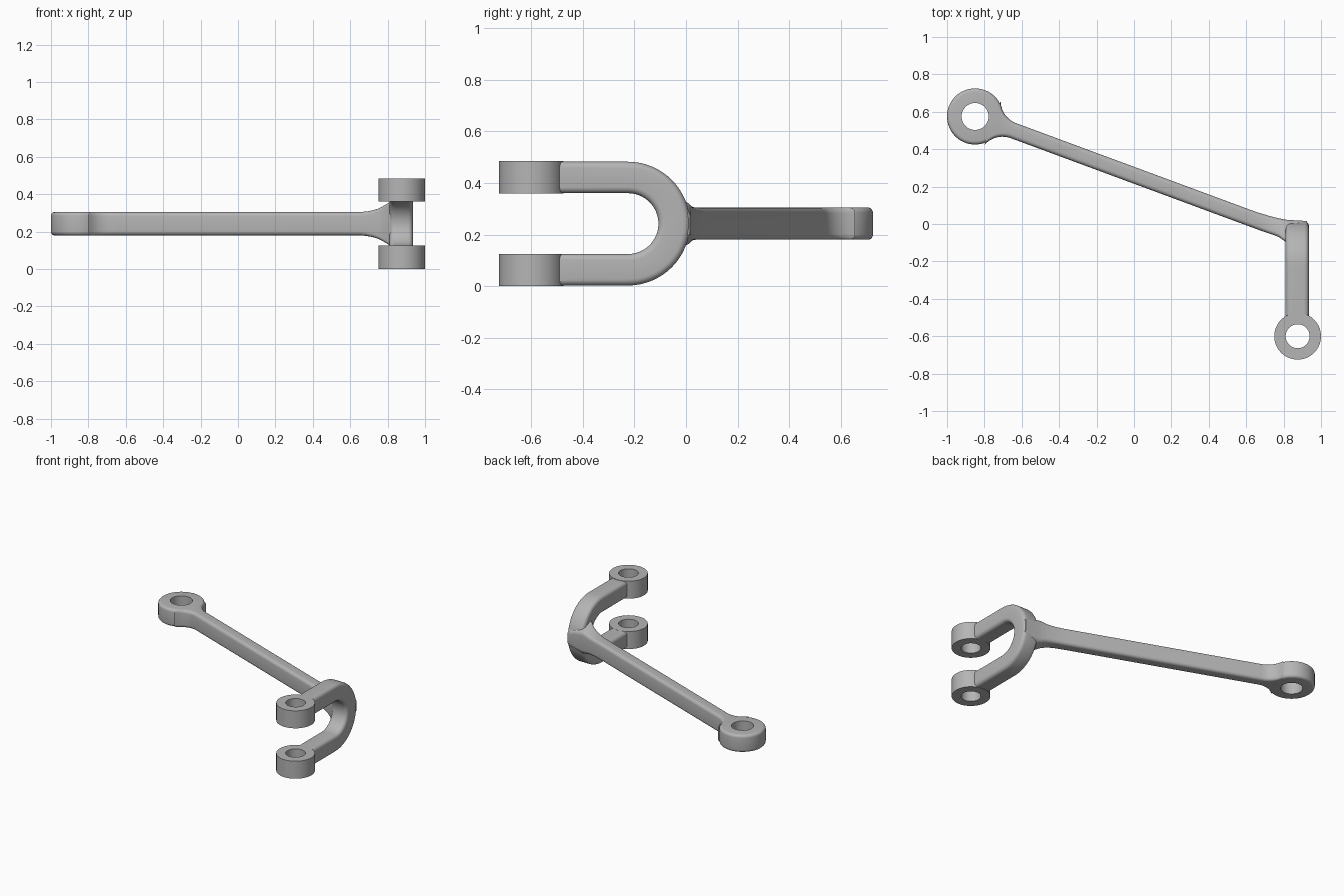
import bpy, bmesh, math
from mathutils import Vector

if "Cube" in bpy.data.objects:
    bpy.data.objects.remove(bpy.data.objects["Cube"])

steel = bpy.data.materials.new("satin grey metal")
steel.use_nodes = True
GREY = (0.46, 0.46, 0.46, 1)
steel.diffuse_color = GREY
steel.node_tree.nodes["Principled BSDF"].inputs["Base Color"].default_value = GREY

MID = 0.2425      # height of the centre plane
HALF = 0.0625     # half thickness of rod and eyes


def loft(name, rings):
    """Skin a list of closed rings and cap both ends."""
    bm = bmesh.new()
    rows = [[bm.verts.new(p) for p in ring] for ring in rings]
    n = len(rows[0])
    for a, b in zip(rows, rows[1:]):
        for i in range(n):
            j = (i + 1) % n
            bm.faces.new((a[i], a[j], b[j], b[i]))
    bm.faces.new(rows[0])
    bm.faces.new(rows[-1])
    bmesh.ops.recalc_face_normals(bm, faces=bm.faces)
    mesh = bpy.data.meshes.new(name)
    bm.to_mesh(mesh)
    bm.free()
    mesh.materials.append(steel)
    obj = bpy.data.objects.new(name, mesh)
    bpy.context.collection.objects.link(obj)
    return obj


def rounded_section(corners, r, steps=5):
    """Four-cornered section with rounded corners."""
    pts = []
    for i, c in enumerate(corners):
        e1 = (corners[i - 1] - c).normalized()
        e2 = (corners[(i + 1) % 4] - c).normalized()
        for k in range(steps + 1):
            t = math.pi / 2 * k / steps
            pts.append(c + r * (e1 + e2) - r * (math.cos(t) * e2 + math.sin(t) * e1))
    return pts


def disc(name, x, y, z0, z1, r, edge=0.0):
    """Upright cylinder with optional rounded rims."""
    profile = [(r, z0), (r, z1)]
    if edge:
        arc = [math.pi / 2 * k / 5 for k in range(6)]
        low = [(r - edge + edge * math.sin(t), z0 + edge - edge * math.cos(t)) for t in arc]
        profile = low + [(q, z0 + z1 - z) for q, z in reversed(low)]
    turn = [math.tau * k / 64 for k in range(64)]
    return loft(name, [[Vector((x + q * math.cos(a), y + q * math.sin(a), z)) for a in turn]
                       for q, z in profile])


def combine(target, other, operation):
    mod = target.modifiers.new(operation.lower(), "BOOLEAN")
    mod.operation, mod.solver, mod.object = operation, "EXACT", other
    bpy.context.view_layer.objects.active = target
    bpy.ops.object.modifier_apply(modifier=mod.name)
    bpy.data.objects.remove(other)


# Rod: neck filleted into the eye, straight shank, flare into the fork
eye = Vector((-0.85, 0.575, MID))
along = Vector((0.9379, -0.347, 0))
across = Vector((0.347, 0.9379, 0))


def rod_section(left, right, h_left, h_right, r=0.022):
    up = Vector((0, 0, 1))
    return rounded_section([left + up * h_left, right + up * h_right,
                            right - up * h_right, left - up * h_left], r)


W, R, H = 0.0425, 0.13, HALF - 0.0005
end_u = math.sqrt((0.15 + R) ** 2 - (W + R) ** 2)
rings = []
for k in range(11):
    u = 0.1 + (end_u - 0.1) * k / 10
    v = W + R - math.sqrt(R * R - (end_u - u) ** 2)
    p = eye + along * u
    rings.append(rod_section(p + across * v, p - across * v, H, H))
p = eye + along * 1.55
rings.append(rod_section(p + across * W, p - across * W, H, H))
# x, right edge y, left edge y, right half height, left half height
for x, yr, yl, hr, hl in [(0.66, -0.029, 0.062, 0.063, H), (0.69, -0.040, 0.053, 0.067, H),
                          (0.72, -0.050, 0.044, 0.074, 0.063), (0.75, -0.060, 0.036, 0.085, 0.065),
                          (0.775, -0.070, 0.030, 0.099, 0.069), (0.80, -0.088, 0.025, 0.115, 0.074),
                          (0.82, -0.100, 0.022, 0.125, 0.072), (0.87, -0.09, 0.019, 0.09, 0.065),
                          (0.925, -0.08, 0.016, 0.06, 0.05)]:
    rings.append(rod_section(Vector((x, yl, MID)), Vector((x, yr, MID)), hl, hr))
link = loft("link_rod", rings)

# Fork: rounded bar swept round a U
bend_y, inner, outer = -0.225, 0.118, 0.24
stations = [(-0.51, math.pi / 2)]
stations += [(bend_y, math.pi / 2 - math.pi * k / 32) for k in range(33)]
stations += [(-0.51, -math.pi / 2)]
rings = []
for y, a in stations:
    out = Vector((0, math.cos(a), math.sin(a)))
    c = Vector((0, y, MID))
    x0, x1 = Vector((0.811, 0, 0)), Vector((0.935, 0, 0))
    rings.append(rounded_section([c + out * outer + x0, c + out * outer + x1,
                                  c + out * inner + x1, c + out * inner + x0], 0.025))
combine(link, loft("fork", rings), "UNION")

# Eyes, then their bores
combine(link, disc("rod_eye", eye.x, eye.y, MID - HALF, MID + HALF, 0.15, 0.02), "UNION")
for z0, z1 in ((0, 0.125), (0.36, 0.485)):
    combine(link, disc("fork_eye", 0.875, -0.6, z0, z1, 0.125), "UNION")
combine(link, disc("rod_bore", eye.x, eye.y, -1, 1, 0.072), "DIFFERENCE")
combine(link, disc("fork_bore", 0.875, -0.6, -1, 1, 0.064), "DIFFERENCE")

bpy.ops.object.select_all(action="DESELECT")
link.select_set(True)
bpy.context.view_layer.objects.active = link
bpy.ops.object.shade_smooth_by_angle(angle=math.radians(32))
link.name = "forked_link_rod"
